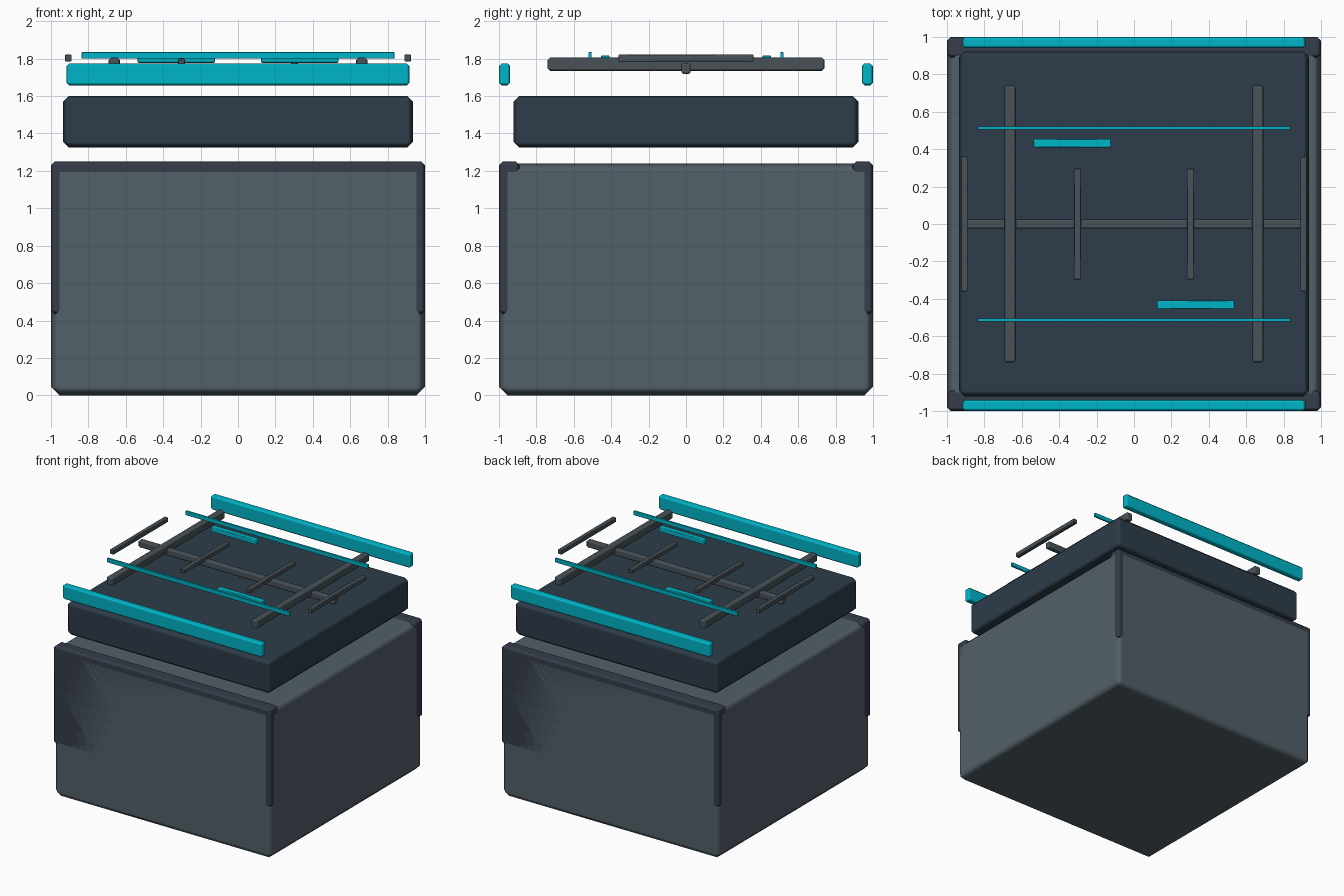
import bpy, math

if "Cube" in bpy.data.objects:
    bpy.data.objects.remove(bpy.data.objects["Cube"])


def material(name, rgb):
    m = bpy.data.materials.new(name)
    m.diffuse_color = (*rgb, 1)
    m.use_nodes = True
    m.node_tree.nodes["Principled BSDF"].inputs["Base Color"].default_value = m.diffuse_color
    return m


GREY = material("slate_grey", (0.085, 0.115, 0.14))
TRIM = material("dark_trim", (0.035, 0.047, 0.068))
NAVY = material("dark_navy", (0.026, 0.045, 0.067))
CYAN = material("cyan", (0.0, 0.46, 0.58))
BAR = material("bar_grey", (0.065, 0.085, 0.1))


def box(name, x, y, z, mat, bevel):
    """Chamfered box from (min, max) ranges."""
    ranges = (x, y, z)
    bpy.ops.mesh.primitive_cube_add(size=1, location=[(a + b) / 2 for a, b in ranges])
    ob = bpy.context.object
    ob.name = name
    ob.scale = [b - a for a, b in ranges]
    bpy.ops.object.transform_apply(location=False, rotation=False, scale=True)
    ob.data.materials.append(mat)
    bpy.ops.object.shade_smooth_by_angle(angle=math.radians(60))
    mod = ob.modifiers.new("chamfer", 'BEVEL')
    mod.width = bevel
    mod.segments = 1
    mod.harden_normals = True
    return ob


def around(c, w):
    return (c - w / 2, c + w / 2)


# Main body and floating lid
box("body", (-1, 1), (-1, 1), (0, 1.24), GREY, 0.045)
box("lid", (-0.935, 0.935), (-0.922, 0.922), (1.325, 1.6), NAVY, 0.03)

# Central bar along the roof
box("centre_bar", (-0.9, 0.9), (-0.025, 0.025), (1.718, 1.775), BAR, 0.01)

for s, side in ((-1, "a"), (1, "b")):
    # Front and back plates, flush with the body
    box("end_plate_" + side, (-1, 1), around(s * 0.945, 0.11), (0.435, 1.25), TRIM, 0.02)
    # Large cyan bars above front and back edges
    box("edge_light_" + side, (-0.917, 0.917), around(s * 0.97, 0.06), (1.657, 1.775), CYAN, 0.015)
    # Thin cyan strips
    box("thin_strip_" + side, (-0.837, 0.837), around(s * 0.513, 0.018), (1.8, 1.835), CYAN, 0.003)
    # Short offset cyan dashes
    box("short_dash_" + side, around(-s * 0.33, 0.415), around(s * 0.432, 0.044), (1.778, 1.818), CYAN, 0.005)
    # Cross bars, inner ribs and outer side rails
    box("cross_bar_" + side, around(s * 0.662, 0.06), (-0.74, 0.74), (1.735, 1.805), BAR, 0.012)
    box("inner_rib_" + side, around(s * 0.302, 0.036), (-0.297, 0.297), (1.765, 1.8), BAR, 0.004)
    box("side_rail_" + side, around(s * 0.907, 0.036), (-0.36, 0.36), (1.785, 1.822), BAR, 0.004)
